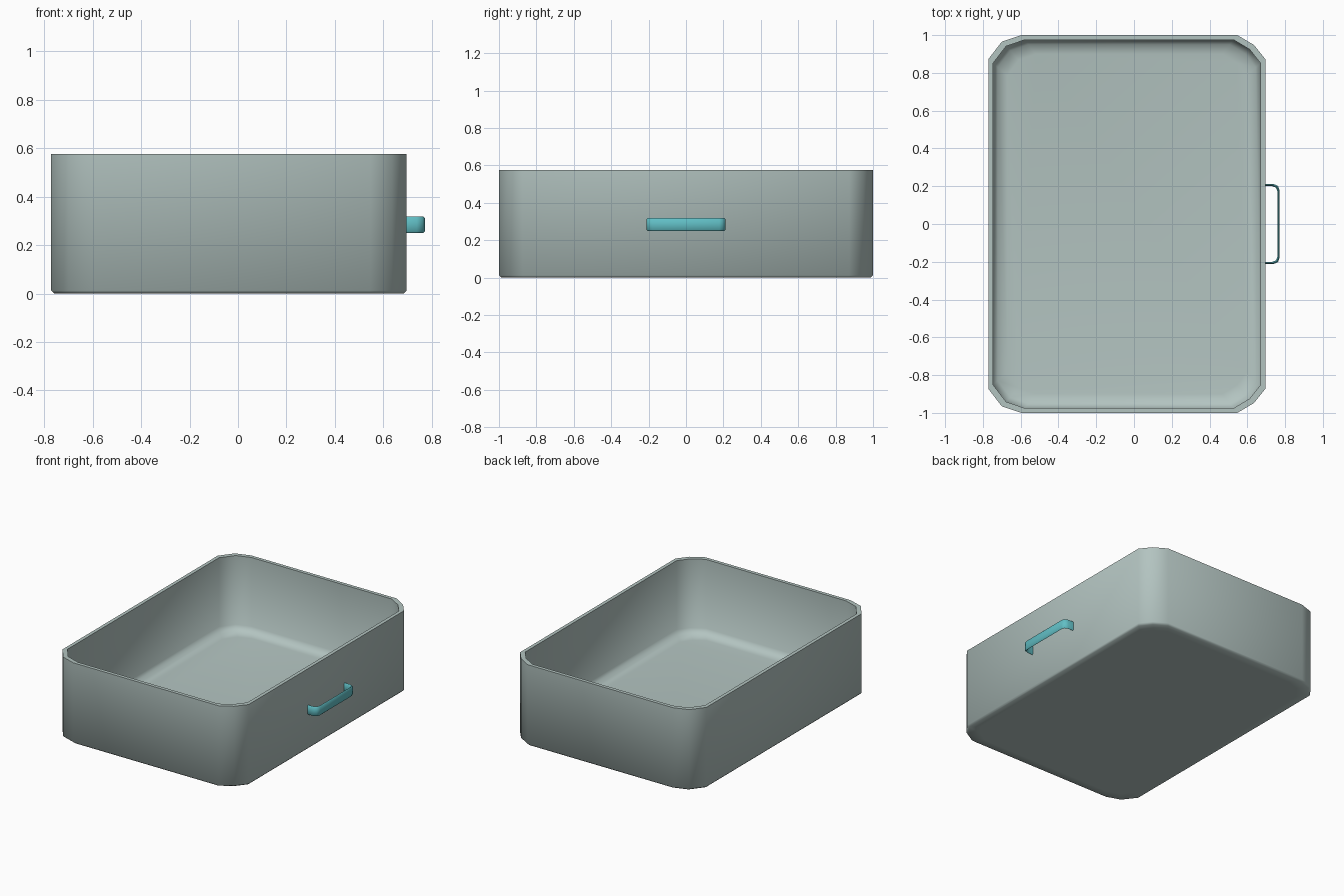
import bpy, bmesh

if "Cube" in bpy.data.objects:
    bpy.data.objects.remove(bpy.data.objects["Cube"])


def material(name, rgb):
    m = bpy.data.materials.new(name)
    m.diffuse_color = (*rgb, 1)
    m.use_nodes = True
    m.node_tree.nodes["Principled BSDF"].inputs["Base Color"].default_value = m.diffuse_color
    return m


def make_object(name, bm, mat, angle):
    bmesh.ops.recalc_face_normals(bm, faces=bm.faces)
    me = bpy.data.meshes.new(name)
    bm.to_mesh(me)
    bm.free()
    me.materials.append(mat)
    ob = bpy.data.objects.new(name, me)
    bpy.context.collection.objects.link(ob)
    bpy.ops.object.select_all(action='DESELECT')
    ob.select_set(True)
    bpy.context.view_layer.objects.active = ob
    bpy.ops.object.shade_smooth_by_angle(angle=angle)
    return ob


grey = material("pale grey green", (0.45, 0.55, 0.53))
teal = material("teal", (0.12, 0.52, 0.56))

# Tray outline: half profile, mirrored front to back
CX, HX, HY = -0.038, 0.733, 1.0
half = [(0.695, 0.873), (0.635, 0.948), (0.547, 1.0),
        (-0.597, 1.0), (-0.70, 0.965), (-0.771, 0.873)]
outline = half + [(x, -y) for x, y in reversed(half)]

# Tray: (inset, height) rings from underside, over the rim, to the inner floor
rings = [(0.07, 0.0), (0.012, 0.0), (0.0, 0.012), (0.0, 0.575),
         (0.025, 0.575), (0.025, 0.085), (0.05, 0.05), (0.10, 0.042)]
bm = bmesh.new()
loops = []
for d, z in rings:
    fx, fy = (HX - d) / HX, (HY - d) / HY
    loops.append([bm.verts.new((CX + (x - CX) * fx, y * fy, z)) for x, y in outline])
n = len(outline)
for a, b in zip(loops, loops[1:]):
    for i in range(n):
        j = (i + 1) % n
        bm.faces.new((a[i], a[j], b[j], b[i]))
bm.faces.new(loops[0])
bm.faces.new(loops[-1])
make_object("tray", bm, grey, 1.2)

# Handle: flat strap bent into a U, mirrored front to back
outer = [(0.69, 0.212), (0.738, 0.212), (0.762, 0.202), (0.771, 0.178)]
inner = [(0.69, 0.200), (0.733, 0.200), (0.752, 0.192), (0.759, 0.174)]
outer += [(x, -y) for x, y in reversed(outer)]
inner += [(x, -y) for x, y in reversed(inner)]
bm = bmesh.new()
sections = []
for (ox, oy), (ix, iy) in zip(outer, inner):
    mx, my = (ox + ix) / 2, (oy + iy) / 2
    # six-sided section with softened upper and lower edges
    pts = [(ox, oy, 0.256), (ox, oy, 0.312), (mx, my, 0.318),
           (ix, iy, 0.312), (ix, iy, 0.256), (mx, my, 0.250)]
    sections.append([bm.verts.new(p) for p in pts])
for a, b in zip(sections, sections[1:]):
    for i in range(6):
        j = (i + 1) % 6
        bm.faces.new((a[i], a[j], b[j], b[i]))
bm.faces.new(sections[0])
bm.faces.new(sections[-1])
make_object("handle", bm, teal, 1.3)
